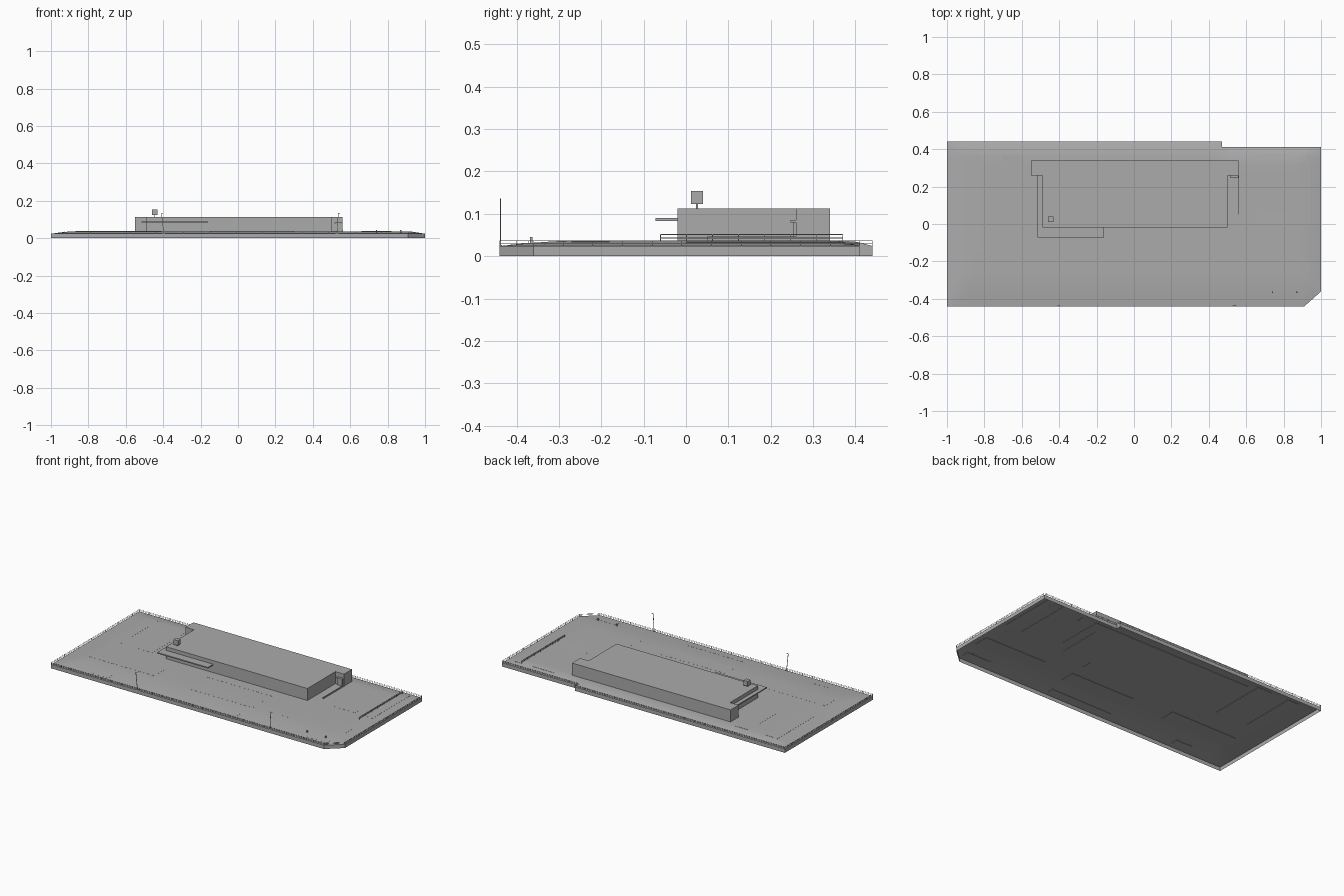
import bpy, bmesh, math
from mathutils import Vector

if "Cube" in bpy.data.objects:
    bpy.data.objects.remove(bpy.data.objects["Cube"])

grey = bpy.data.materials.new("plain grey")
grey.diffuse_color = (0.41, 0.41, 0.41, 1)
grey.use_nodes = True
grey.node_tree.nodes["Principled BSDF"].inputs["Base Color"].default_value = grey.diffuse_color

EDGE, CREST = 0.024, 0.037
OUTLINE = [(-1, -.44), (.91, -.44), (1, -.36), (1, .41), (.47, .41), (.47, .44), (-1, .44)]


def ground(x, y):
    """Height of the gently banked site: low at the edges, flat in the middle."""
    back = .41 if x > .47 else .44
    t = min((x + 1) / .14, (1 - x) / .12, (y + .44) / .2, (back - y) / .07, (1.35 - x + y) / .1 * .7)
    t = max(0, min(1, t))
    return EDGE + (CREST - EDGE) * math.sin(t * math.pi / 2)


def finish(bm, name):
    me = bpy.data.meshes.new(name)
    bm.to_mesh(me)
    bm.free()
    ob = bpy.data.objects.new(name, me)
    me.materials.append(grey)
    bpy.context.collection.objects.link(ob)
    return ob


def add_box(bm, x0, x1, y0, y1, z0, z1):
    vs = bmesh.ops.create_cube(bm, size=1)["verts"]
    for v in vs:
        v.co = Vector((x1 if v.co.x > 0 else x0, y1 if v.co.y > 0 else y0, z1 if v.co.z > 0 else z0))
    return vs


def box(name, *dims):
    bm = bmesh.new()
    add_box(bm, *dims)
    return finish(bm, name)


def prism(name, pts, z0, z1):
    bm = bmesh.new()
    f = bm.faces.new([bm.verts.new((x, y, z0)) for x, y in pts])
    top = bmesh.ops.extrude_face_region(bm, geom=[f])["geom"]
    for v in top:
        if isinstance(v, bmesh.types.BMVert):
            v.co.z = z1
    bmesh.ops.recalc_face_normals(bm, faces=bm.faces)
    return finish(bm, name)


def add_rod(bm, a, b, r):
    """Thin square bar between two points."""
    a, b = Vector(a), Vector(b)
    q = (b - a).to_track_quat('Z', 'Y')
    for v in bmesh.ops.create_cube(bm, size=1)["verts"]:
        c = v.co
        v.co = (b if c.z > 0 else a) + q @ Vector((c.x * 2 * r, c.y * 2 * r, 0))


def add_fence(bm, a, b, z, height, step, r):
    a, b = Vector((*a, z)), Vector((*b, z))
    n = max(1, round((b - a).length / step))
    for k in (.5, 1):
        up = Vector((0, 0, height * k))
        add_rod(bm, a + up, b + up, r)
    for i in range(n + 1):
        p = a.lerp(b, i / n)
        add_rod(bm, p, p + Vector((0, 0, height)), r)


# Site: banked ground sheet with a hollow skirt
bm = bmesh.new()
bm.faces.new([bm.verts.new((x, y, 0)) for x, y in OUTLINE])
cuts = [((i / 25, 0, 0), (1, 0, 0)) for i in range(-24, 25)] + \
       [((0, j / 25, 0), (0, 1, 0)) for j in range(-10, 11)]
for co, no in cuts:
    bmesh.ops.bisect_plane(bm, geom=bm.verts[:] + bm.edges[:] + bm.faces[:], plane_co=co, plane_no=no)
for v in bm.verts:
    v.co.z = ground(v.co.x, v.co.y)
rim = [e for e in bm.edges if e.is_boundary]
for v in bmesh.ops.extrude_edge_only(bm, edges=rim)["geom"]:
    if isinstance(v, bmesh.types.BMVert):
        v.co.z = 0
bmesh.ops.recalc_face_normals(bm, faces=bm.faces)
site = finish(bm, "site_ground")
bpy.context.view_layer.objects.active = site
site.select_set(True)
bpy.ops.object.shade_smooth_by_angle(angle=math.radians(30))

# Parking bays: thin pads draped on the ground, showing through underneath
bays = [(.89, .94, 0, .37), (.66, .82, 0, .37), (.5, .93, -.27, -.18), (.75, .91, -.41, -.37),
        (-.15, .3, -.09, -.01), (-.15, .3, -.28, -.18), (-.15, .28, -.42, -.38),
        (-.87, -.41, -.25, -.15), (-.74, -.62, -.41, -.37), (-.7, -.6, 0, .37), (-.9, -.82, 0, .37)]
bm = bmesh.new()
for x0, x1, y0, y1 in bays:
    for v in add_box(bm, x0, x1, y0, y1, -.002, .0004):
        v.co.z += ground(v.co.x, v.co.y)
finish(bm, "parking_bays")

# Perimeter fence and the taller side fence
bm = bmesh.new()
for a, b in zip(OUTLINE, OUTLINE[1:] + OUTLINE[:1]):
    add_fence(bm, a, b, EDGE, .012, .07, .0006)
finish(bm, "perimeter_fence")
bm = bmesh.new()
add_fence(bm, (.89, -.06), (.89, .37), CREST - .002, .016, .06, .001)
finish(bm, "side_fence")

# Store hall with wider rear wing
prism("main_building", [(-.49, -.02), (.5, -.02), (.5, .26), (.56, .26), (.56, .34),
                        (-.55, .34), (-.55, .26), (-.49, .26)], .034, .113)

# L-shaped entrance canopy wrapping the front left corner
prism("entrance_canopy", [(-.515, -.072), (-.16, -.072), (-.16, -.02), (-.49, -.02),
                          (-.49, .26), (-.515, .26)], .083, .09)

# Rooftop sign cube on a short post
box("roof_cube", -.46, -.43, .012, .04, .123, .154)
box("roof_cube_post", -.447, -.443, .024, .028, .113, .123)

# Loading dock: door, hood and low side wall
box("dock_door", .52, .553, .252, .26, .036, .08)
box("dock_hood", .515, .558, .247, .26, .08, .085)
box("dock_wall", .558, .562, .05, .26, .034, .046)

# Street lamps on the front edge
for name, x, lean in (("lamp_left", -.397, -.012), ("lamp_right", .53, .006)):
    bm = bmesh.new()
    add_rod(bm, (x, -.438, EDGE), (x + lean, -.438, .134), .0012)
    add_rod(bm, (x + lean, -.438, .134), (x + lean + .012, -.438, .135), .0012)
    add_box(bm, x - .008, x + .008, -.44, -.434, EDGE, EDGE + .003)
    finish(bm, name)

# Small marker posts near the front right corner
for i, x in enumerate((.74, .87)):
    box(f"marker_post_{i + 1}", x - .003, x + .003, -.368, -.362, .03, .045)
